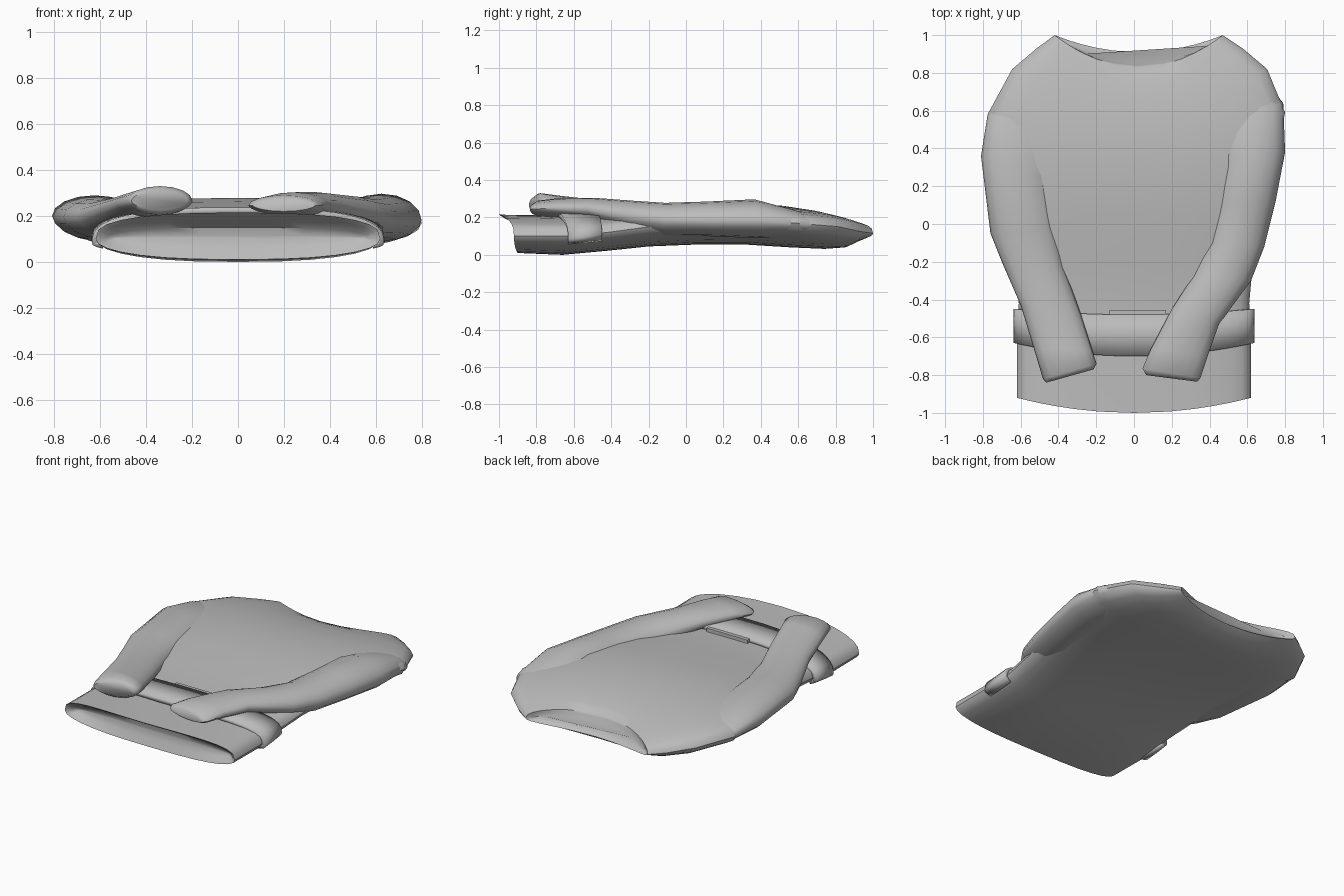
import bpy, bmesh, math

cube = bpy.data.objects.get("Cube")
if cube:
    bpy.data.objects.remove(cube, do_unlink=True)

knit = bpy.data.materials.new("grey_knit")
knit.use_nodes = True
grey = (0.5, 0.5, 0.5, 1)
knit.diffuse_color = grey
knit.node_tree.nodes["Principled BSDF"].inputs["Base Color"].default_value = grey


def loft(name, rings, closed=True, cap=True, thick=0, sharp=45):
    """Skin a list of equal-length point rings."""
    bm = bmesh.new()
    rows = [[bm.verts.new(p) for p in ring] for ring in rings]
    n = len(rows[0])
    for a, b in zip(rows, rows[1:]):
        for i in range(n if closed else n - 1):
            j = (i + 1) % n
            bm.faces.new((a[i], a[j], b[j], b[i]))
    if cap:
        bm.faces.new(rows[0])
        bm.faces.new(rows[-1])
    bmesh.ops.recalc_face_normals(bm, faces=bm.faces)
    mesh = bpy.data.meshes.new(name)
    bm.to_mesh(mesh)
    bm.free()
    ob = bpy.data.objects.new(name, mesh)
    bpy.context.collection.objects.link(ob)
    mesh.materials.append(knit)
    if thick:
        mod = ob.modifiers.new("thickness", "SOLIDIFY")
        mod.thickness = thick
        mod.offset = -1
    bpy.ops.object.select_all(action="DESELECT")
    ob.select_set(True)
    bpy.context.view_layer.objects.active = ob
    bpy.ops.object.shade_smooth_by_angle(angle=math.radians(sharp))


def power(v, e):
    return math.copysign(abs(v) ** e, v)


def body_ring(side_y, top_y, low_y, cx, w, low_z, side_z, top_z, start=0, sweep=360, n=28):
    """Flattened oval whose front and back sheets may end at different y."""
    pts = []
    for i in range(n):
        t = math.radians(start + sweep * i / (n if sweep == 360 else n - 1))
        c, s = power(math.cos(t), 0.8), math.sin(t)
        s = power(s, 0.7 if s > 0 else 0.95)
        y = (top_y if s > 0 else low_y) - side_y
        z = (top_z if s > 0 else low_z) - side_z
        pts.append((cx + w * c, side_y + y * (1 - c * c), side_z + z * abs(s)))
    return pts


# Torso: side y, front y, back y, centre x, half width, back z, side z, front z
torso = [
    # closed, recessed hem
    (-.87, -.87, -.87, 0, .54, .098, .105, .115),
    (-.88, -.88, -.88, 0, .57, .06, .10, .15),
    (-.91, -.96, -.895, 0, .60, .025, .10, .19),
    # outer body
    (-.92, -1.0, -.90, 0, .62, .01, .10, .215),
    (-.66, -.68, -.66, 0, .62, .00, .10, .21),
    (-.42, -.42, -.42, 0, .61, .022, .12, .215),
    (-.2, -.2, -.2, 0, .63, .045, .15, .235),
    (.05, .05, .05, 0, .68, .055, .175, .262),
    (.32, .30, .32, 0, .74, .055, .185, .278),
    (.59, .52, .56, .015, .785, .04, .17, .262),
    (.82, .66, .74, .03, .675, .032, .15, .24),
    (.93, .76, .85, .03, .545, .04, .125, .215),
    (1.0, .83, .91, .025, .445, .08, .115, .188),
    # closed, recessed neck
    (.985, .838, .9, .025, .43, .085, .115, .175),
    (.96, .85, .88, .025, .40, .105, .115, .145),
]
loft("torso", [body_ring(*r) for r in torso])


def sleeve(name, rows):
    """Rows: outer x, y, inner x, y, low z, outer edge z, top z."""
    rings = []
    for ox, oy, ix, iy, low, edge, top in rows:
        ring = []
        for i in range(16):
            t = math.tau * i / 16
            k, s = (1 + math.cos(t)) / 2, math.sin(t)
            rise = (top - edge) * s if s > 0 else (edge - low) * power(s, 1.2)
            ring.append((ix + (ox - ix) * k, iy + (oy - iy) * k, edge + rise))
        rings.append(ring)
    loft(name, rings, sharp=60)


sleeve("right_sleeve", [
    (-.58, .80, -.44, .70, .12, .15, .17),
    (-.775, .58, -.42, .42, .09, .18, .245),
    (-.81, .36, -.44, .22, .095, .20, .29),
    (-.76, -.05, -.41, -.02, .10, .195, .278),
    (-.70, -.2, -.37, -.23, .11, .20, .275),
    (-.6, -.43, -.28, -.48, .16, .235, .292),
    (-.53, -.66, -.22, -.67, .195, .255, .315),
    (-.482, -.82, -.198, -.74, .205, .265, .33),
    (-.465, -.84, -.215, -.77, .225, .265, .31),
])
sleeve("left_sleeve", [
    (.64, .83, .48, .74, .12, .14, .16),
    (.79, .64, .43, .5, .09, .165, .24),
    (.80, .38, .45, .35, .09, .18, .297),
    (.75, .12, .42, .1, .10, .18, .285),
    (.69, -.12, .39, -.1, .10, .185, .278),
    (.62, -.3, .31, -.28, .12, .205, .29),
    (.45, -.53, .20, -.45, .18, .245, .305),
    (.39, -.70, .09, -.66, .195, .25, .303),
    (.352, -.815, .045, -.765, .205, .245, .29),
    (.335, -.835, .065, -.80, .22, .245, .27),
])

# Waistband wrapping the front and both sides
band = [(-.63, -.70, .08), (-.54, -.59, .09), (-.45, -.48, .105)]
loft("waistband", [body_ring(y, front, y, 0, .637, .03, z, .238, -25, 230)
                   for y, front, z in band], closed=False, cap=False, thick=.03)

# Raised tab along the top edge of the waistband
tab = [[(-.13, y, .2), (.17, y, .2), (.17, y, .236), (-.13, y, .236)]
       for y in (-.5, -.455)]
loft("waistband_tab", tab)
